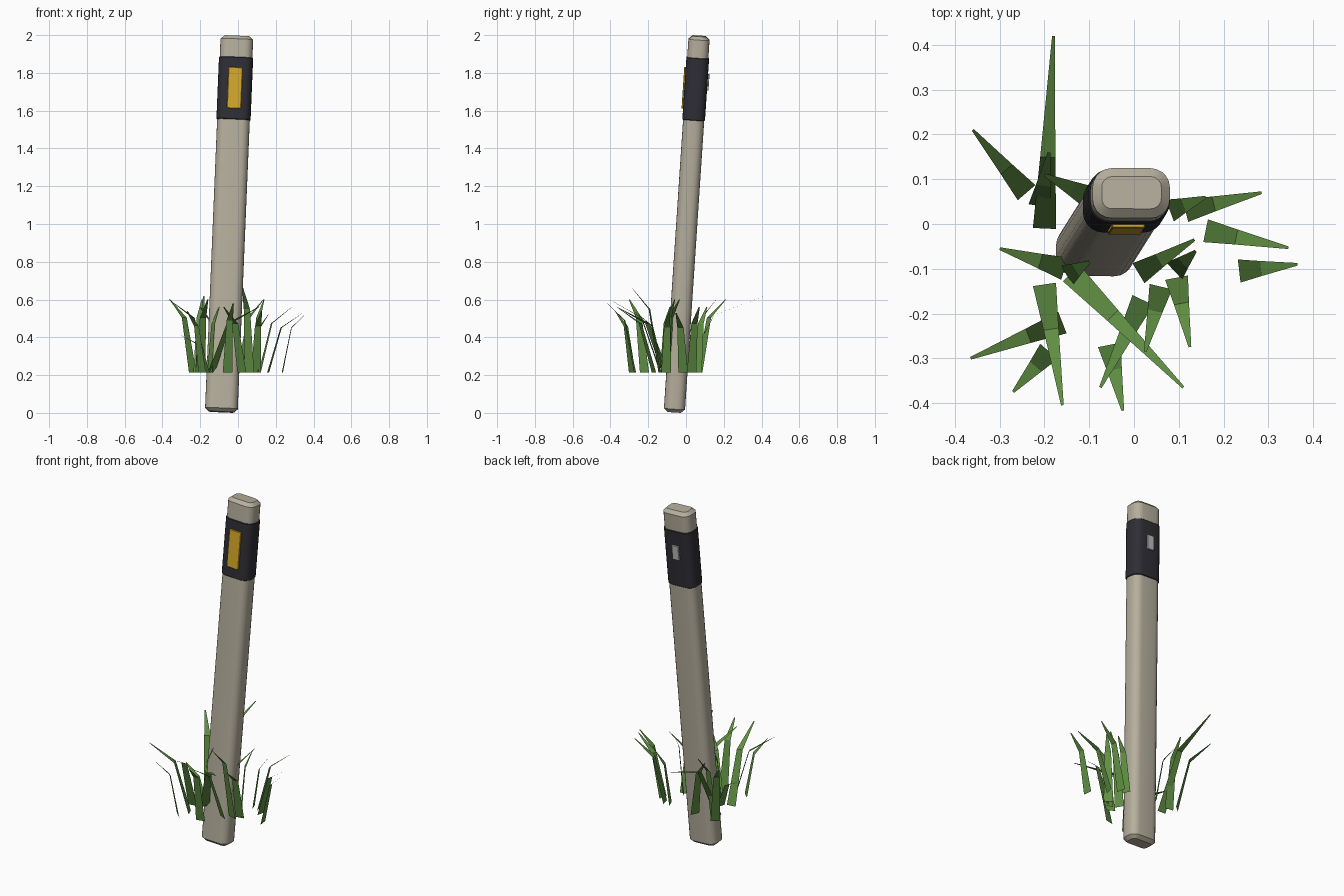
import bpy, bmesh, math
from mathutils import Vector, Matrix

if "Cube" in bpy.data.objects:
    bpy.data.objects.remove(bpy.data.objects["Cube"])


def material(name, rgb):
    m = bpy.data.materials.new(name)
    m.diffuse_color = (*rgb, 1)
    m.use_nodes = True
    m.node_tree.nodes["Principled BSDF"].inputs["Base Color"].default_value = m.diffuse_color
    return m


BEIGE = material("weathered beige", (0.47, 0.43, 0.34))
DARK = material("dark band", (0.027, 0.027, 0.036))
AMBER = material("amber reflector", (0.66, 0.39, 0.024))
SILVER = material("silver reflector", (0.52, 0.50, 0.47))
GREEN = material("grass green", (0.115, 0.27, 0.055))

# Leaning frame shared by all post parts
LEAN = Vector((0, 0, 1)).rotation_difference(Vector((0.083, 0.132, 1.99)).normalized())
FRAME = Matrix.Translation((-0.047, 0.004, 1.0)) @ LEAN.to_matrix().to_4x4()


def finish(name, bm, mat, matrix=None, smooth=False):
    bmesh.ops.recalc_face_normals(bm, faces=bm.faces)
    me = bpy.data.meshes.new(name)
    bm.to_mesh(me)
    bm.free()
    me.materials.append(mat)
    ob = bpy.data.objects.new(name, me)
    bpy.context.collection.objects.link(ob)
    if matrix:
        ob.matrix_world = matrix
    if smooth:
        bpy.ops.object.select_all(action='DESELECT')
        ob.select_set(True)
        bpy.context.view_layer.objects.active = ob
        bpy.ops.object.shade_smooth_by_angle(angle=math.radians(30))
    return ob


def rounded_ring(bm, hx, hy, r, z, seg=5):
    ring = []
    for k, (sx, sy) in enumerate([(1, 1), (-1, 1), (-1, -1), (1, -1)]):
        for i in range(seg + 1):
            a = math.pi / 2 * (k + i / seg)
            ring.append(bm.verts.new((sx * (hx - r) + r * math.cos(a),
                                      sy * (hy - r) + r * math.sin(a), z)))
    return ring


def rounded_prism(name, hx, hy, r, z0, z1, bev, bev_h, mat):
    bm = bmesh.new()
    levels = [(z0, bev), (z0 + bev_h, 0), (z1 - bev_h, 0), (z1, bev)]
    rings = [rounded_ring(bm, hx - b, hy - b, r - b, z) for z, b in levels]
    n = len(rings[0])
    for a, b in zip(rings, rings[1:]):
        for i in range(n):
            j = (i + 1) % n
            bm.faces.new((a[i], a[j], b[j], b[i]))
    bm.faces.new(rings[0][::-1])
    bm.faces.new(rings[-1])
    return finish(name, bm, mat, FRAME, True)


def plate(name, size, loc, mat):
    bm = bmesh.new()
    bmesh.ops.create_cube(bm, size=1)
    bmesh.ops.scale(bm, vec=size, verts=bm.verts)
    bmesh.ops.translate(bm, vec=loc, verts=bm.verts)
    bmesh.ops.bevel(bm, geom=bm.edges[:], offset=0.002, segments=1, affect='EDGES')
    return finish(name, bm, mat, FRAME)


# Post, band and the two reflectors
rounded_prism("post", 0.0865, 0.056, 0.043, -0.998, 0.998, 0.02, 0.018, BEIGE)
rounded_prism("band", 0.0905, 0.060, 0.046, 0.553, 0.884, 0.003, 0.003, DARK)
plate("front_reflector", (0.074, 0.016, 0.218), (0, -0.060, 0.719), AMBER)
plate("back_reflector", (0.044, 0.016, 0.085), (0, 0.060, 0.757), SILVER)

# Grass blades: base x, base y, tip x, tip y, tip z
BLADES = [
    (-.20, -.01, -.18, .42, .62), (-.21, .04, -.19, .16, .60),
    (-.24, .07, -.36, .21, .60), (-.10, .06, -.20, .11, .56),
    (.08, .03, .16, .06, .52), (.115, .03, .285, .07, .56),
    (.16, -.015, .345, -.053, .53), (.235, -.105, .365, -.09, .53),
    (.01, -.11, .135, -.035, .60), (.09, -.105, .138, -.06, .60),
    (.095, -.12, .125, -.275, .54), (.06, -.14, .025, -.285, .66),
    (.02, -.17, -.075, -.365, .56), (-.055, -.27, -.025, -.417, .58),
    (-.14, -.11, .11, -.365, .56), (-.20, -.135, -.16, -.405, .60),
    (-.16, -.22, -.365, -.30, .60), (-.19, -.285, -.27, -.375, .54),
    (-.155, -.10, -.30, -.055, .41), (-.15, -.115, -.10, -.085, .56),
]
GROUND = 0.215
bm = bmesh.new()
for bx, by, tx, ty, tz in BLADES:
    base, tip = Vector((bx, by, GROUND)), Vector((tx, ty, tz))
    out = Vector((tx - bx, ty - by, 0))
    side = Vector((-out.y, out.x, 0)).normalized()
    knee = base + out * 0.37
    knee.z = GROUND + (tz - GROUND) * 0.75
    rows = [[bm.verts.new(p + side * w * s) for s in (-1, 1)]
            for p, w in ((base, 0.026), (knee, 0.017), (tip, 0.003))]
    for a, b in zip(rows, rows[1:]):
        bm.faces.new((a[0], a[1], b[1], b[0]))
finish("grass_blades", bm, GREEN)
